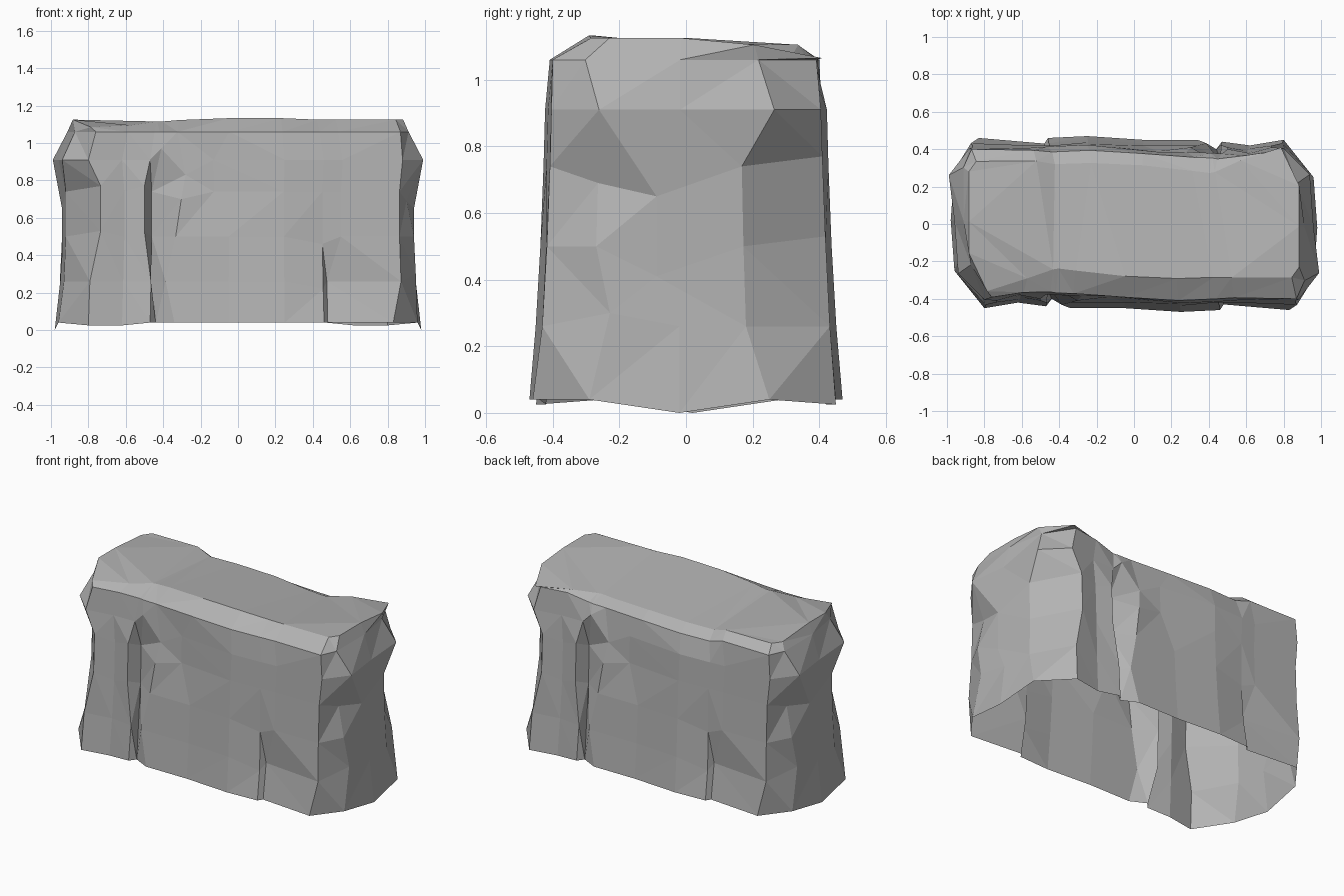
import bpy
import bmesh
from mathutils import Vector

cube = bpy.data.objects.get("Cube")
if cube:
    bpy.data.objects.remove(cube, do_unlink=True)

# Single stone colour
stone = bpy.data.materials.new("stone_grey")
stone.use_nodes = True
grey = (0.45, 0.45, 0.45, 1)
stone.diffuse_color = grey
stone.node_tree.nodes["Principled BSDF"].inputs["Base Color"].default_value = grey

# Half of the footprint: front wall, then one end; the rest is a half turn of it
footprint = {
    "end": (-.96, -.25), "corner": (-.8, -.45), "panel": (-.62, -.42),
    "lip": (-.47, -.44), "cleft": (-.44, -.4), "shoulder": (-.34, -.45),
    "middle": (-.05, -.45), "bulge": (.25, -.47), "ridge": (.46, -.46),
    "crack": (.48, -.43), "far_corner": (.83, -.46), "chamfer": (.96, -.29),
    "far_end": (.96, -.02),
}

# Levels from the ground up: height, width factor, depth factor
levels = {
    "foot": (.04, 1, 1), "low": (.26, .99, .96), "waist": (.5, .98, .93),
    "chest": (.74, .98, .91), "neck": (.91, 1, .9), "rim": (1.06, .95, .87),
    "crown": (1.125, .92, .62),
}

points = {(column, level): Vector((x * wide, y * deep, z))
          for level, (z, wide, deep) in levels.items()
          for column, (x, y) in footprint.items()}


def chip(columns, where, x=0.0, y=0.0, z=0.0):
    """Shift columns of the rock at the named levels."""
    for column in columns.split():
        for level in where.split():
            points[column, level] += Vector((x, y, z))


# Broken corner above the waist, trimmed crown
chip("end", "low waist chest", x=.02, y=.06)
chip("end", "neck", x=.02, y=-.04)
chip("end", "rim", x=.04)
chip("corner", "waist chest", x=.05, z=.03)
chip("corner", "crown", x=-.05, y=-.08, z=-.04)
chip("corner panel", "foot", z=-.015)
chip("panel", "crown", y=-.03, z=-.03)

# Vertical cleft that closes under an overhanging shoulder
chip("lip", "waist chest", x=-.04, z=.03)
chip("cleft", "low waist chest", x=-.03, y=.04)
chip("cleft", "neck", x=.03, y=-.02, z=.06)
chip("lip shoulder", "neck rim", y=.02)
chip("lip cleft shoulder", "crown", y=.03, z=-.01)
chip("cleft", "rim crown", y=-.02)
chip("shoulder", "low", x=-.05)
chip("shoulder", "chest", x=.03, z=-.04)
chip("shoulder", "neck", x=.06, z=-.08)
chip("middle", "chest neck", x=-.08, y=.02)

# Short crack that closes at the waist
chip("crack", "low", y=.02)
chip("crack", "waist chest neck rim crown", x=.08, y=-.02)
chip("ridge", "low waist", y=.01, z=-.04)

# Far corner, its chamfer and the end wall
chip("far_corner", "low waist chest neck", x=.05, y=.01)
chip("far_corner", "rim crown", x=.08)
chip("chamfer", "low", y=.05, z=.04)
chip("chamfer", "chest", x=-.04, z=-.05)
chip("chamfer", "neck", x=.03)
chip("chamfer", "rim crown", y=-.05)
chip("far_end", "foot", x=.02, z=-.04)
chip("far_end", "waist chest", y=-.07, z=-.09)


# Skin the levels into an open-bottomed shell with a flat cap
bm = bmesh.new()
rings = []
for level in levels:
    side = [points[column, level] for column in footprint]
    turned = [Vector((-p.x, -p.y, p.z)) for p in side]
    rings.append([bm.verts.new(p) for p in side + turned])

# Crown tilts down towards the back and swells along the front
for vert in rings[-1]:
    if vert.co.y > .1:
        vert.co += Vector((0, .05, -.02))
    elif abs(vert.co.x) < .4:
        vert.co.z += .008

# Worn saddle in the middle of the back edge
for vert in rings[-2] + rings[-1]:
    if vert.co.y > .1 and abs(vert.co.x) < .45:
        vert.co += Vector((0, -.015, -.03))

for low, high in zip(rings, rings[1:]):
    for i in range(len(low)):
        a, b, c, d = low[i - 1], low[i], high[i], high[i - 1]
        # split each patch along its shorter diagonal for crisp facets
        if (a.co - c.co).length < (b.co - d.co).length:
            triangles = (a, b, c), (a, c, d)
        else:
            triangles = (a, b, d), (b, c, d)
        for triangle in triangles:
            bm.faces.new(triangle)
cap = bm.faces.new(rings[-1])
bmesh.ops.triangulate(bm, faces=[cap])
bmesh.ops.recalc_face_normals(bm, faces=bm.faces)

# Rest on the ground
ground = min(v.co.z for v in bm.verts)
bmesh.ops.translate(bm, verts=bm.verts, vec=(0, 0, -ground))

mesh = bpy.data.meshes.new("boulder")
bm.to_mesh(mesh)
bm.free()
mesh.materials.append(stone)
boulder = bpy.data.objects.new("boulder", mesh)
bpy.context.collection.objects.link(boulder)
